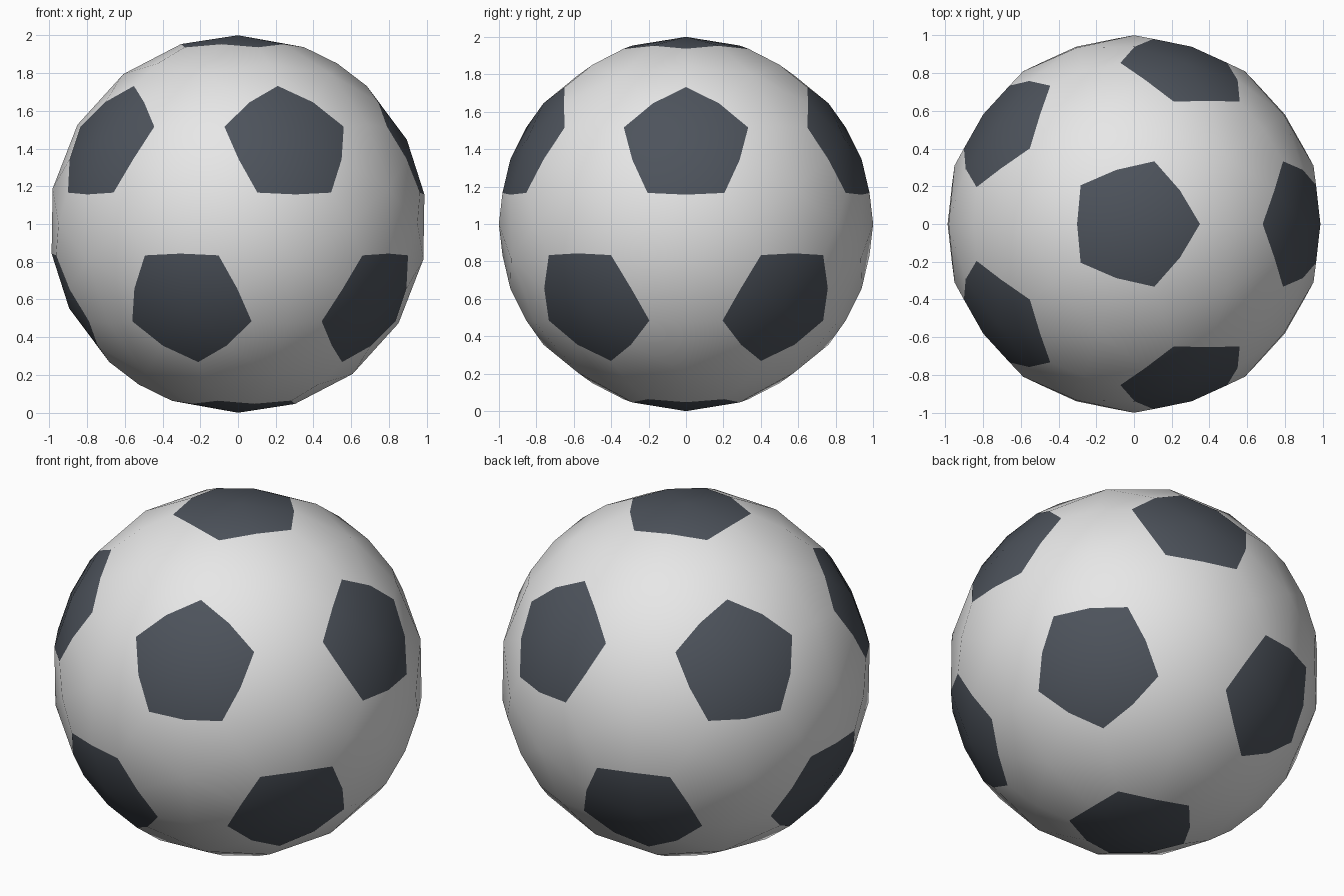
import bpy, bmesh, math

if "Cube" in bpy.data.objects:
    bpy.data.objects.remove(bpy.data.objects["Cube"])


def material(name, rgb):
    m = bpy.data.materials.new(name)
    m.diffuse_color = (*rgb, 1)
    m.use_nodes = True
    m.node_tree.nodes["Principled BSDF"].inputs["Base Color"].default_value = m.diffuse_color
    return m


# Icosahedron guide: corners become dark pentagons, faces become white hexagons
guide = bmesh.new()
bmesh.ops.create_icosphere(guide, subdivisions=1, radius=1)
CORNER = math.radians(20.45)   # pentagon centre to pentagon corner
MIDDLE = math.radians(17.55)   # pentagon centre to middle of pentagon side

ball = bmesh.new()
points = {}


def point(key, co):
    """Shared vertex on the unit sphere, resting on z = 0."""
    if key not in points:
        n = co.normalized()
        points[key] = ball.verts.new((n.x, n.y, n.z + 1))
    return points[key]


def toward(a, b, angle):
    """Point on the sphere at an angle from a in the direction of b."""
    a = a.normalized()
    side = (b - a * b.dot(a)).normalized()
    return a * math.cos(angle) + side * math.sin(angle)


def panel(verts, mat):
    f = ball.faces.new(verts)
    f.material_index = mat
    f.smooth = True


for e in guide.edges:
    seam = point(("seam", e.index, e), (e.verts[0].co + e.verts[1].co) / 2)
    for v in e.verts:
        corner = point(("corner", v, e), toward(v.co, e.other_vert(v).co, CORNER))
        mids = []
        for f in e.link_faces:
            c = f.calc_center_median()
            mid = point(("mid", v, f), toward(v.co, c, MIDDLE))
            mids.append(mid)
            # white hexagon piece
            panel((point(("hex", f), c), mid, corner, seam), 0)
        # dark pentagon piece
        panel((point(("pent", v), v.co), mids[0], corner, mids[1]), 1)

bmesh.ops.recalc_face_normals(ball, faces=ball.faces)
mesh = bpy.data.meshes.new("ball")
ball.to_mesh(mesh)
ball.free()
guide.free()
mesh.materials.append(material("white", (0.8, 0.8, 0.8)))
mesh.materials.append(material("dark slate", (0.075, 0.087, 0.107)))
bpy.context.collection.objects.link(bpy.data.objects.new("ball", mesh))
